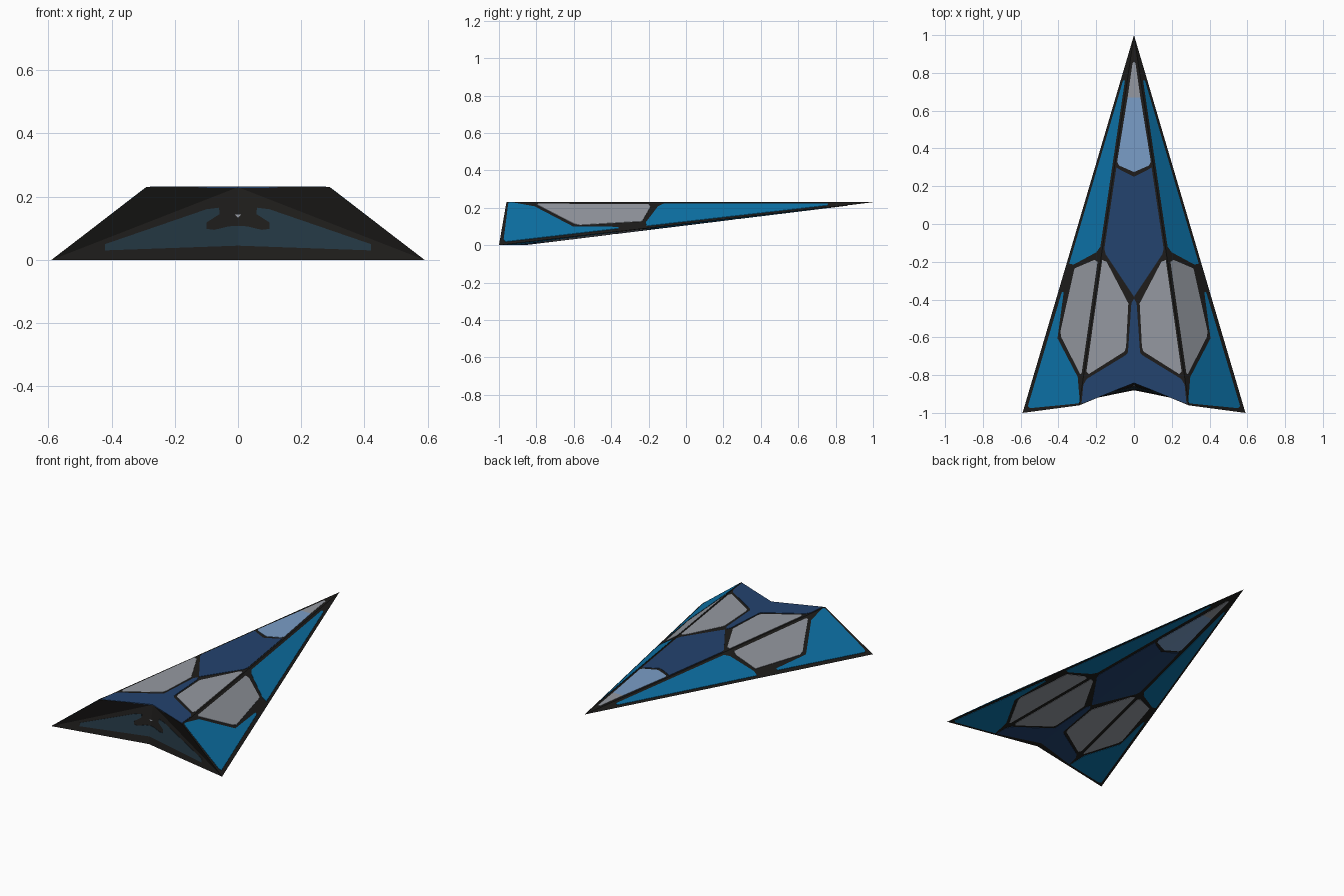
import bpy, bmesh

if "Cube" in bpy.data.objects:
    bpy.data.objects.remove(bpy.data.objects["Cube"])


def material(name, rgb):
    m = bpy.data.materials.new(name)
    m.diffuse_color = (*rgb, 1)
    m.use_nodes = True
    m.node_tree.nodes["Principled BSDF"].inputs["Base Color"].default_value = m.diffuse_color
    return m


BLACK = material("black_hull", (0.013, 0.012, 0.011))
TEAL = material("bright_blue", (0.004, 0.175, 0.40))
NAVY = material("navy_blue", (0.017, 0.056, 0.158))
PALE = material("pale_blue", (0.195, 0.34, 0.57))
GREY = material("panel_grey", (0.30, 0.318, 0.355))
DARK = material("dark_teal", (0.017, 0.037, 0.054))


def add_object(name, bm, mat):
    bmesh.ops.recalc_face_normals(bm, faces=bm.faces)
    me = bpy.data.meshes.new(name)
    bm.to_mesh(me)
    bm.free()
    me.materials.append(mat)
    ob = bpy.data.objects.new(name, me)
    bpy.context.collection.objects.link(ob)
    return ob


# Hull: flat deck, sloping sides, notched stern, sloping belly
NOSE, DECK_MID, KEEL = (0, 1, .23), (0, -.84, .23), (0, -.88, 0)
bm = bmesh.new()
nose, mid, keel = [bm.verts.new(p) for p in (NOSE, DECK_MID, KEEL)]
for s in (1, -1):
    shoulder = bm.verts.new((s * .29, -.96, .23))
    tip = bm.verts.new((s * .59, -1, 0))
    for tri in ((nose, mid, shoulder), (nose, shoulder, tip), (mid, shoulder, tip),
                (mid, tip, keel), (nose, tip, keel)):
        bm.faces.new(tri)
add_object("hull", bm, BLACK)


# Surfaces the painted plates lie on
def top_point(x, y, d):
    edge = .29 * (1 - y) / 1.96
    return (x, y, min(.23, .23 - .782 * (x - edge)) + d)


def belly_point(x, y, d):
    y = max(y, -.865 - .2 * x)
    return (x, y, .23 / 1.88 * (y + .88) + .0249 * x + d)


def stern_point(x, z, d):
    return (x, -.88 + .174 * z - .2034 * x + d, z)


def plate(name, pts, surface, mat):
    """Thin plate on a surface, drawn on the right half and mirrored."""
    bm = bmesh.new()
    for s in (1, -1):
        rings = []
        for d in (.002, -.002):
            ring = []
            for a, b in pts:
                x, y, z = surface(a, b, d)
                ring.append(bm.verts.new((s * x, y, z)))
            rings.append(ring)
            bm.faces.new(ring)
        n = len(pts)
        for i in range(n):
            j = (i + 1) % n
            if pts[i][0] == 0 and pts[j][0] == 0:
                continue  # no wall on the centre line
            bm.faces.new((rings[0][i], rings[0][j], rings[1][j], rings[1][i]))
    bmesh.ops.remove_doubles(bm, verts=bm.verts, dist=.0001)
    bmesh.ops.triangulate(bm, faces=[f for f in bm.faces if len(f.verts) > 4])
    add_object(name, bm, mat)


# Panel layout seen from above, shared by deck and belly
PANELS = [
    ("nose_panel", GREY, [(0, .86), (.008, .85), (.034, .67), (0, .67)]),
    ("canopy", PALE, [(0, .67), (.034, .67), (.089, .33), (.08, .31), (0, .275)]),
    ("body_panel", NAVY, [(0, .25), (.07, .285), (.093, .30), (.157, -.13), (.15, -.16), (0, -.385)]),
    ("inner_panel", GREY, [(.145, -.2), (.168, -.19), (.252, -.78), (.24, -.795),
                           (.05, -.675), (.042, -.65), (.03, -.42)]),
    ("outer_panel", GREY, [(.193, -.2), (.21, -.19), (.315, -.235), (.39, -.57),
                           (.385, -.6), (.285, -.795), (.277, -.79)]),
    ("tail_panel", NAVY, [(0, -.395), (.014, -.42), (.032, -.68), (.045, -.695), (.25, -.82),
                          (.268, -.85), (.278, -.95), (.265, -.946), (0, -.842)]),
    ("front_wing_panel", TEAL, [(.048, .76), (.058, .76), (.343, -.21), (.32, -.215),
                                (.2, -.15), (.178, -.12)]),
    ("rear_wing_panel", TEAL, [(.372, -.36), (.382, -.36), (.562, -.965), (.55, -.975),
                               (.295, -.95), (.287, -.94), (.298, -.81), (.405, -.605)]),
]
for name, mat, pts in PANELS:
    plate(name, pts, top_point, mat)
    plate("belly_" + name, pts, belly_point, mat)

# Stern panel and its small centre mark
plate("stern_panel", [(0, .045), (.42, .03), (.42, .05), (.1, .16), (.06, .165), (.058, .145),
                      (.1, .118), (.1, .098), (.075, .095), (.03, .106), (0, .108)],
      stern_point, DARK)
plate("stern_mark", [(0, .133), (.01, .143), (0, .143)], stern_point, GREY)
